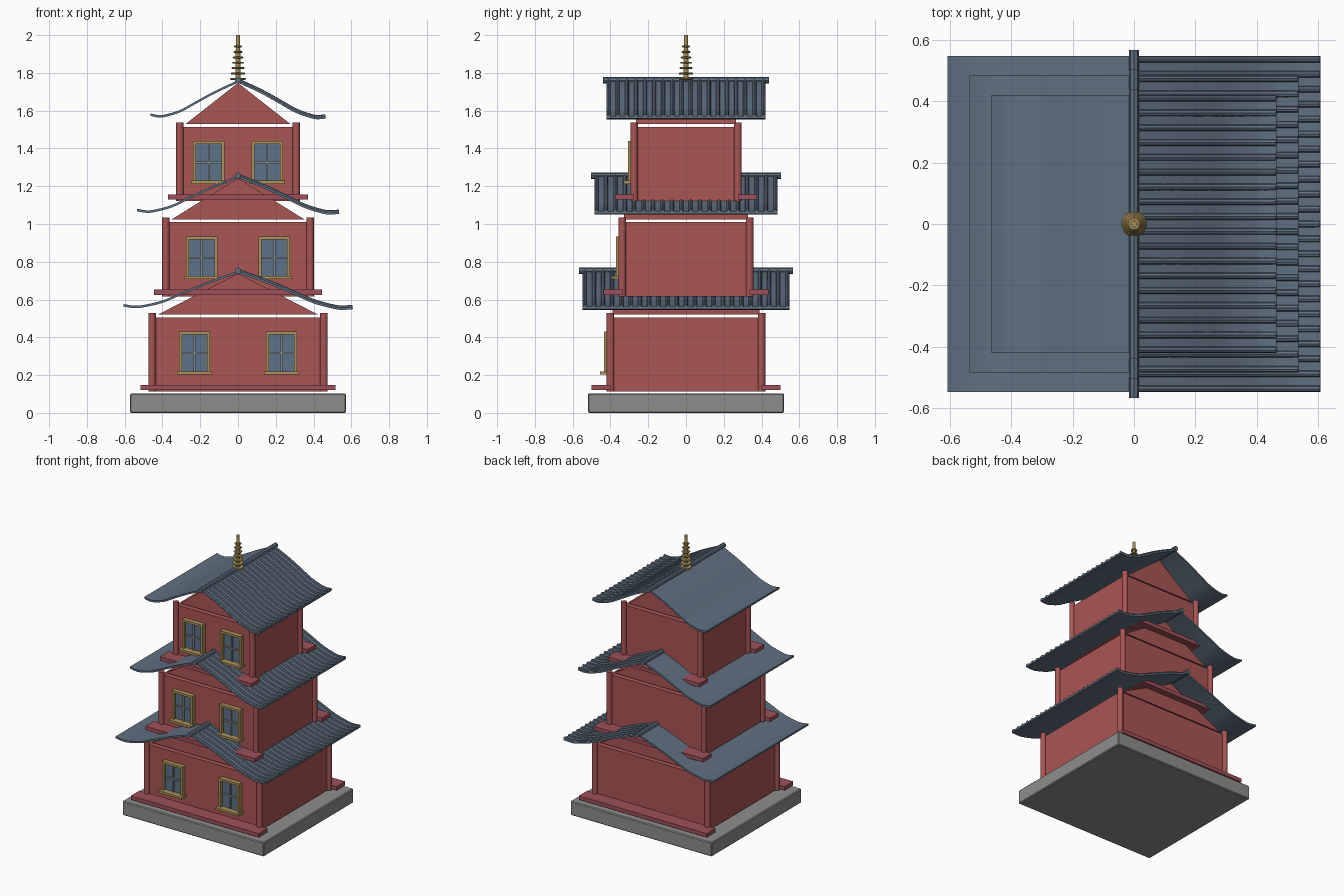
import bpy, bmesh, math
from mathutils import Vector

if "Cube" in bpy.data.objects:
    bpy.data.objects.remove(bpy.data.objects["Cube"])


def material(name, rgb):
    m = bpy.data.materials.new(name)
    m.use_nodes = True
    m.diffuse_color = (*rgb, 1)
    bsdf = m.node_tree.nodes["Principled BSDF"]
    bsdf.inputs["Base Color"].default_value = (*rgb, 1)
    bsdf.inputs["Roughness"].default_value = 0.8
    return m


RED = material("red_wall", (0.40, 0.09, 0.09))
BEAM = material("dark_red_beam", (0.34, 0.08, 0.10))
ROOF = material("slate_blue_roof", (0.115, 0.16, 0.215))
GOLD = material("gold_trim", (0.42, 0.29, 0.10))
GLASS = material("blue_glass", (0.11, 0.17, 0.25))
BAR = material("grey_window_bar", (0.25, 0.27, 0.28))
STONE = material("grey_stone", (0.27, 0.27, 0.26))


def add(name, bm, mat, smooth=False):
    bmesh.ops.recalc_face_normals(bm, faces=bm.faces)
    me = bpy.data.meshes.new(name)
    bm.to_mesh(me)
    bm.free()
    me.materials.append(mat)
    ob = bpy.data.objects.new(name, me)
    bpy.context.scene.collection.objects.link(ob)
    if smooth:
        bpy.ops.object.select_all(action='DESELECT')
        ob.select_set(True)
        bpy.context.view_layer.objects.active = ob
        bpy.ops.object.shade_smooth_by_angle(angle=math.radians(40))
    return ob


def box(name, x, y, z, mat):
    """Box from (min, max) ranges."""
    bm = bmesh.new()
    bmesh.ops.create_cube(bm, size=1)
    for v in bm.verts:
        v.co = [r[0] if c < 0 else r[1] for c, r in zip(v.co, (x, y, z))]
    return add(name, bm, mat)


def extrude_y(name, outline, half, mat, smooth=False):
    """Prism from an x-z outline, running from -half to half in y."""
    bm = bmesh.new()
    face = bm.faces.new([bm.verts.new((x, -half, z)) for x, z in outline])
    ext = bmesh.ops.extrude_face_region(bm, geom=[face])
    verts = [v for v in ext["geom"] if isinstance(v, bmesh.types.BMVert)]
    bmesh.ops.translate(bm, verts=verts, vec=(0, 2 * half, 0))
    return add(name, bm, mat, smooth)


def lathe(name, profile, mat, loc=(0, 0, 0), steps=16):
    """Turn an r-z profile around the vertical axis."""
    bm = bmesh.new()
    vs = [bm.verts.new((r, 0, z)) for r, z in profile]
    es = [bm.edges.new(p) for p in zip(vs, vs[1:])]
    bmesh.ops.spin(bm, geom=vs + es, cent=(0, 0, 0), axis=(0, 0, 1),
                   angle=math.tau, steps=steps)
    bmesh.ops.remove_doubles(bm, verts=bm.verts, dist=0.0001)
    bmesh.ops.translate(bm, verts=bm.verts, vec=loc)
    return add(name, bm, mat, True)


def tubes(name, paths, radius, mat):
    """Round bars along a set of paths."""
    cu = bpy.data.curves.new(name, 'CURVE')
    cu.dimensions = '3D'
    cu.bevel_depth, cu.bevel_resolution, cu.use_fill_caps = radius, 2, True
    for path in paths:
        sp = cu.splines.new('POLY')
        sp.points.add(len(path) - 1)
        for p, co in zip(sp.points, path):
            p.co = (*co, 1)
    tmp = bpy.data.objects.new(name + "_path", cu)
    bpy.context.scene.collection.objects.link(tmp)
    bpy.context.view_layer.update()
    ev = tmp.evaluated_get(bpy.context.evaluated_depsgraph_get())
    bm = bmesh.new()
    bm.from_mesh(ev.to_mesh())
    bpy.data.objects.remove(tmp)
    return add(name, bm, mat, True)


# Concave roof slope: (fraction of half width, drop below ridge)
KEYS = [(0, 0), (0.26, 0.056), (0.49, 0.114), (0.66, 0.157),
        (0.83, 0.181), (0.91, 0.184), (1, 0.176)]


def slope(half, tip_sag=0.0, steps=5):
    """Smooth points down one roof slope (Catmull-Rom)."""
    k = [Vector(p) for p in KEYS]
    k = [2 * k[0] - k[1]] + k + [2 * k[-1] - k[-2]]
    pts = []
    for a, b, c, d in zip(k, k[1:], k[2:], k[3:]):
        for i in range(steps):
            t = i / steps
            pts.append(0.5 * (2 * b + (c - a) * t + (2 * a - 5 * b + 4 * c - d) * t * t
                              + (3 * b - a - 3 * c + d) * t ** 3))
    pts.append(k[-2])
    return [(p.x * half, -p.y - tip_sag * p.x ** 4) for p in pts]


def roof(label, ridge_z, half_x, half_y):
    for side, sag in ((-1, 0), (1, 0.014)):
        pts = [(side * x, ridge_z + z) for x, z in slope(half_x, sag)]
        under = [(x, z - 0.013) for x, z in reversed(pts)]
        extrude_y(f"{label}_roof_{'left' if side > 0 else 'right'}",
                  pts + under, half_y, ROOF, True)
    # Tile ribs on the left slope only
    n = round(2 * half_y / 0.05)
    paths = [[(x, -half_y + 0.01 + (2 * half_y - 0.02) * i / n, ridge_z + z - 0.001)
              for x, z in slope(half_x, 0.014, 3)] for i in range(n + 1)]
    tubes(f"{label}_roof_ribs", paths, 0.011, ROOF)
    tubes(f"{label}_ridge", [[(0, -half_y - 0.02, ridge_z), (0, half_y + 0.02, ridge_z)]],
          0.017, ROOF)


def window(label, cx, wall_y, z0):
    w, h, t = 0.083, 0.218, 0.016
    z1, front = z0 + h, wall_y - 0.033
    for s in (-1, 1):
        box(f"{label}_jamb", sorted((cx + s * w, cx + s * (w - t))),
            (front, wall_y), (z0, z1), GOLD)
    box(f"{label}_head", (cx - w, cx + w), (front, wall_y), (z1 - t, z1), GOLD)
    box(f"{label}_sill", (cx - w - 0.01, cx + w + 0.01),
        (front - 0.022, wall_y), (z0 - 0.008, z0 + 0.008), GOLD)
    box(f"{label}_glass", (cx - w + t, cx + w - t),
        (wall_y - 0.012, wall_y), (z0, z1 - t), GLASS)
    box(f"{label}_upright_bar", (cx - 0.005, cx + 0.005),
        (wall_y - 0.021, wall_y - 0.012), (z0, z1 - t), BAR)
    zm = z0 + h / 2 - 0.004
    box(f"{label}_cross_bar", (cx - w + t, cx + w - t),
        (wall_y - 0.021, wall_y - 0.012), (zm - 0.005, zm + 0.005), BAR)


def storey(label, z, hx, hy, window_x, roof_x, roof_y):
    box(f"{label}_walls", (-hx, hx), (-hy, hy), (z, z + 0.393), RED)
    for sx in (-1, 1):
        for sy in (-1, 1):
            lathe(f"{label}_corner_post", [(0, 0), (0.02, 0), (0.02, 0.417), (0, 0.417)],
                  RED, (sx * hx, sy * hy, z), 12)
        window(f"{label}_window", sx * window_x, -hy, z + 0.1)
    # Sill beams along front and back
    for s in (-1, 1):
        box(f"{label}_beam", (-hx - 0.062, hx + 0.062),
            sorted((s * hy, s * (hy + 0.1))), (z + 0.008, z + 0.036), BEAM)
    # Gable block floating just above the walls
    gx = hx - 0.03
    extrude_y(f"{label}_gable", [(-gx, z + 0.408), (gx, z + 0.408), (0, z + 0.626)],
              hy - 0.01, RED)
    roof(label, z + 0.64, roof_x, roof_y)


# Stone base
base = box("base", (-0.572, 0.572), (-0.52, 0.52), (0, 0.103), STONE)
bev = base.modifiers.new("edge", 'BEVEL')
bev.width, bev.segments = 0.006, 1

# Three shrinking storeys
for i, label in enumerate(("lower", "middle", "upper")):
    storey(label, 0.112 + 0.5045 * i, 0.455 - 0.0735 * i, 0.4 - 0.0625 * i,
           0.23 - 0.0375 * i, 0.607 - 0.0715 * i, 0.547 - 0.0635 * i)

# Finial with shrinking rings
lathe("finial_pole", [(0, 1.75), (0.014, 1.75), (0.011, 2.0), (0, 2.0)], GOLD)
for i in range(7):
    r, z = 0.042 - 0.0033 * i, 1.768 + 0.0285 * i
    lathe("finial_ring", [(0, z - 0.005), (r - 0.004, z - 0.005), (r, z),
                          (r - 0.004, z + 0.005), (0, z + 0.005)], GOLD)
